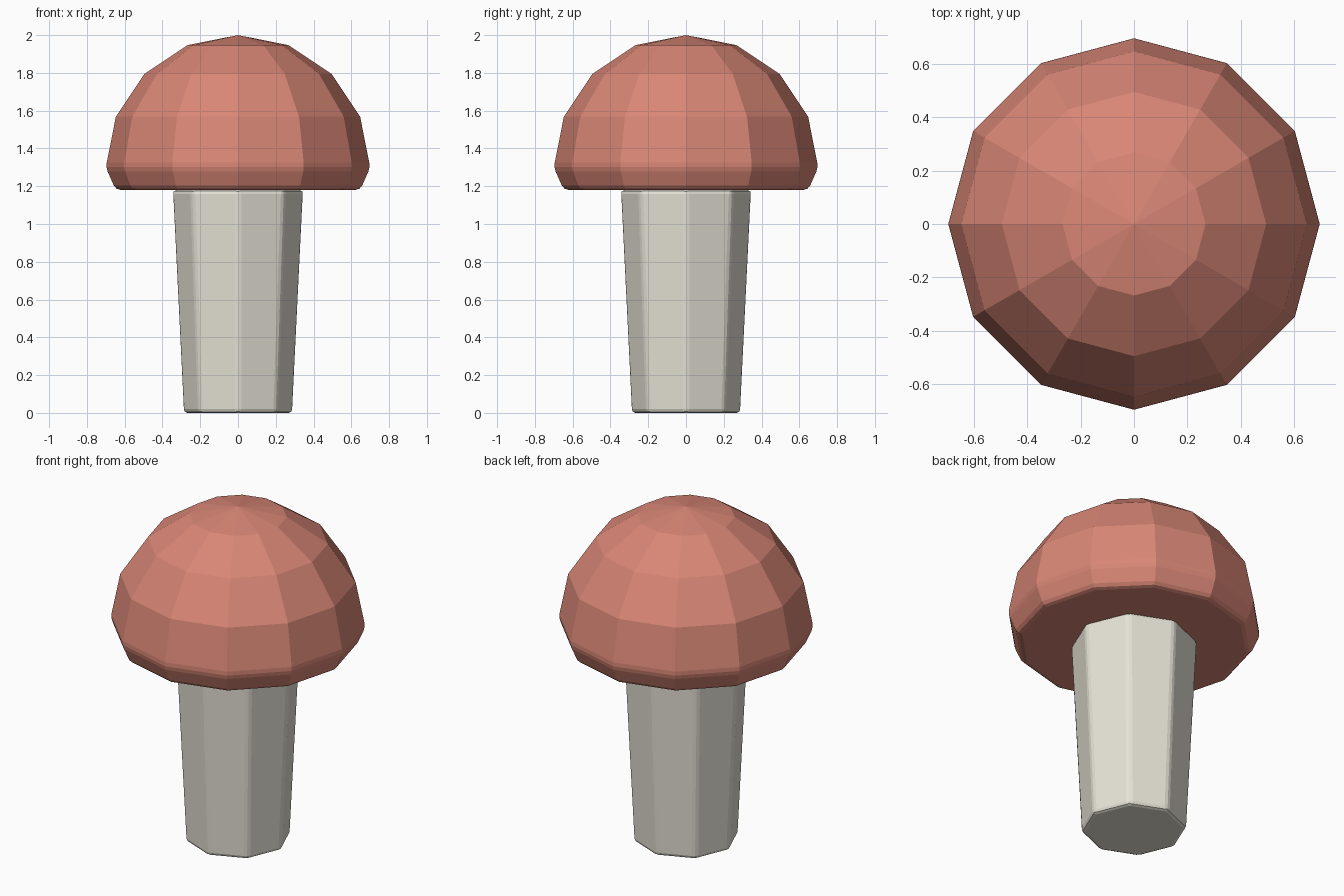
import bpy, bmesh, math

if "Cube" in bpy.data.objects:
    bpy.data.objects.remove(bpy.data.objects["Cube"])


def lathe(name, profile, sides, color, bevel, limit):
    """Revolve (radius, z) points into a closed faceted solid with softened rims."""
    bm = bmesh.new()
    rings = []
    for r, z in profile:
        if r == 0:
            rings.append([bm.verts.new((0, 0, z))] * sides)
        else:
            rings.append([bm.verts.new((r * math.cos(a), r * math.sin(a), z))
                          for a in (2 * math.pi * i / sides for i in range(sides))])
    for low, high in zip(rings, rings[1:]):
        for i in range(sides):
            j = (i + 1) % sides
            bm.faces.new(dict.fromkeys((low[i], low[j], high[j], high[i])))
    bm.faces.new(rings[0][::-1])
    if profile[-1][0] > 0:
        bm.faces.new(rings[-1])
    bmesh.ops.recalc_face_normals(bm, faces=bm.faces)
    mesh = bpy.data.meshes.new(name)
    bm.to_mesh(mesh)
    bm.free()

    obj = bpy.data.objects.new(name, mesh)
    bpy.context.collection.objects.link(obj)
    mat = bpy.data.materials.new(name + "_color")
    mat.diffuse_color = color
    mat.use_nodes = True
    mat.node_tree.nodes["Principled BSDF"].inputs["Base Color"].default_value = mat.diffuse_color
    mesh.materials.append(mat)
    mod = obj.modifiers.new("soft_edges", "BEVEL")
    mod.width = bevel
    mod.segments = 2
    mod.limit_method = 'ANGLE'
    mod.angle_limit = math.radians(limit)
    return obj


# Stem: eight-sided, widening upward
lathe("stem", [(0.29, 0), (0.348, 1.18)], 8, (0.79, 0.76, 0.67, 1), 0.02, 30)

# Cap: twelve-sided dome with a flat underside
dome = [(0.7 * math.cos(math.radians(22.5 * i)), 1.3 + 0.7 * math.sin(math.radians(22.5 * i)))
        for i in range(4)]
lathe("cap", [(0.647, 1.18)] + dome + [(0, 2.0)], 12, (0.69, 0.24, 0.18, 1), 0.025, 32)
